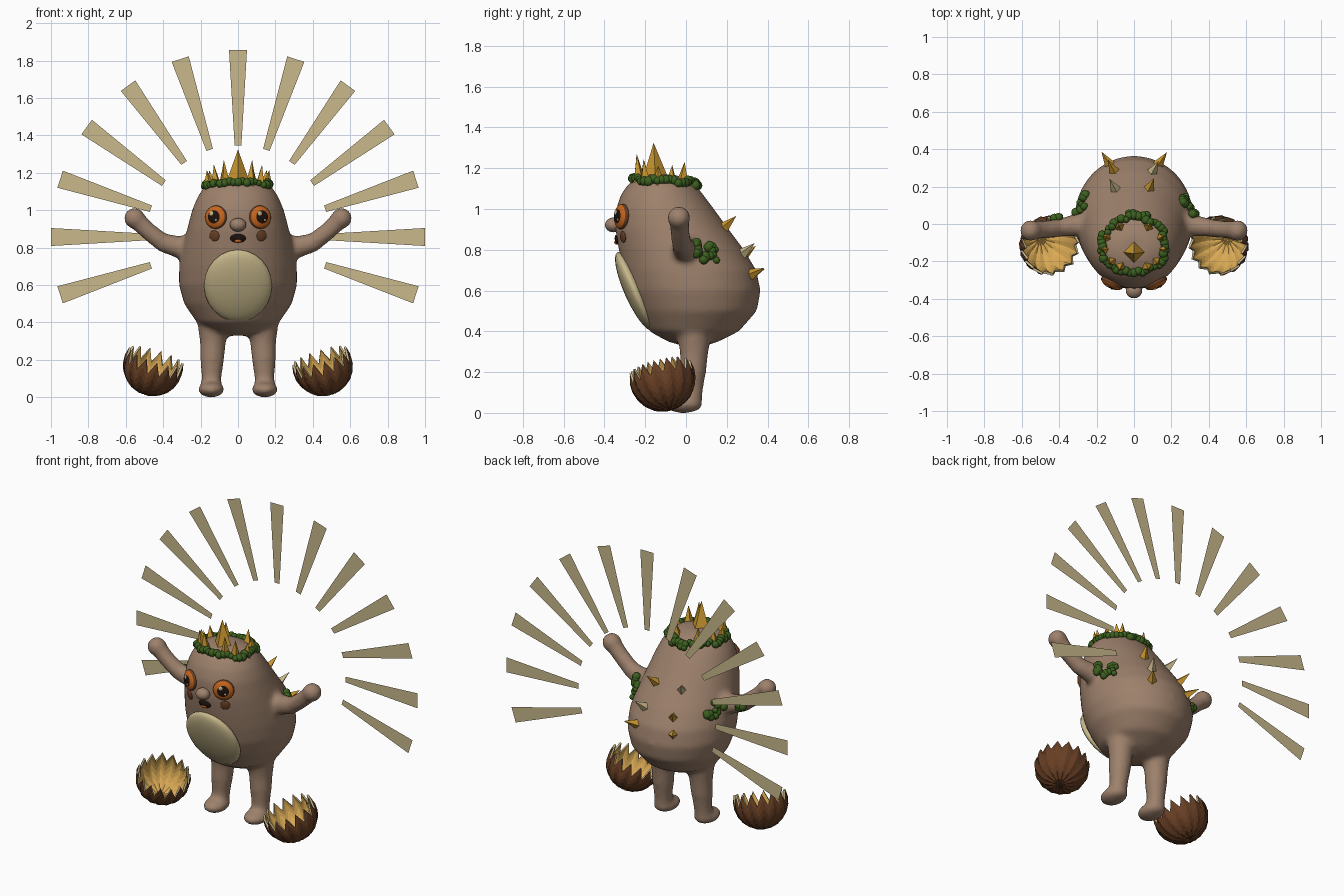
import bpy, bmesh, math, random
from math import sin, cos, pi, radians
from mathutils import Vector, Matrix
from mathutils.bvhtree import BVHTree

random.seed(4)
if "Cube" in bpy.data.objects:
    bpy.data.objects.remove(bpy.data.objects["Cube"])


def material(name, *rgb):
    m = bpy.data.materials.new(name)
    m.use_nodes = True
    m.diffuse_color = (*rgb, 1)
    node = next(n for n in m.node_tree.nodes if n.type == 'BSDF_PRINCIPLED')
    node.inputs["Base Color"].default_value = (*rgb, 1)
    return m


skin = material("warm brown", .34, .22, .15)
cream = material("cream", .58, .48, .26)
gold = material("gold", .61, .32, .03)
moss = material("moss green", .045, .115, .013)
bark = material("dark brown", .14, .05, .018)
lining = material("honey", .70, .40, .09)
amber = material("amber", .58, .13, .012)
ink = material("near black", .012, .006, .004)


def finish(name, bm, *mats, smooth=True):
    mesh = bpy.data.meshes.new(name)
    bm.to_mesh(mesh)
    bm.free()
    for m in mats:
        mesh.materials.append(m)
    for p in mesh.polygons:
        p.use_smooth = smooth
    ob = bpy.data.objects.new(name, mesh)
    bpy.context.collection.objects.link(ob)
    return ob


def frame(loc, normal):
    """Matrix whose local z is the normal and local y points upward."""
    return Matrix.Translation(loc) @ Vector(normal).to_track_quat('Z', 'Y').to_matrix().to_4x4()


def ball(bm, mat, scale, seg=24):
    sx, sy, sz = scale
    bmesh.ops.create_uvsphere(bm, u_segments=seg, v_segments=seg * 2 // 3, radius=1,
                              matrix=mat @ Matrix.Diagonal((sx, sy, sz, 1)))


def blob(name, mat, scale, colour):
    bm = bmesh.new()
    ball(bm, mat, scale)
    return finish(name, bm, colour)


def limb(bm, points, steps=8):
    """Overlapping balls along a path of (x, y, z, radius)."""
    for p, q in zip(points, points[1:]):
        for i in range(steps + 1):
            x, y, z, r = Vector(p).lerp(Vector(q), i / steps)
            ball(bm, Matrix.Translation((x, y, z)), (r, r, r), 15)


# Body: egg-shaped loft (height, half width, front y, back y), fused with limbs
sections = [(.33, .06, -.02, .10), (.35, .13, -.09, .16), (.40, .22, -.18, .26),
            (.50, .288, -.24, .348), (.60, .316, -.285, .366), (.70, .315, -.31, .345),
            (.80, .297, -.33, .285), (.90, .272, -.347, .21), (1.0, .246, -.343, .137),
            (1.07, .217, -.32, .085), (1.12, .185, -.285, .045), (1.15, .145, -.25, .0),
            (1.17, .08, -.19, -.06)]
bm = bmesh.new()
N = 40
rings = []
for z, a, front, back in sections:
    mid, b = (front + back) / 2, (back - front) / 2
    rings.append([bm.verts.new((a * cos(2 * pi * i / N), mid + b * sin(2 * pi * i / N), z))
                  for i in range(N)])
for lo, hi in zip(rings, rings[1:]):
    for i in range(N):
        j = (i + 1) % N
        bm.faces.new((lo[i], lo[j], hi[j], hi[i]))
bm.faces.new(rings[0][::-1])
bm.faces.new(rings[-1])
for s in (-1, 1):
    limb(bm, [(s * .13, .04, .42, .09), (s * .135, .04, .29, .07), (s * .138, .035, .21, .066),
              (s * .141, .03, .12, .055), (s * .143, .025, .06, .055)])
    ball(bm, Matrix.Translation((s * .143, -.012, .042)), (.071, .096, .043))
    limb(bm, [(s * .20, 0, .80, .09), (s * .30, -.005, .80, .062), (s * .40, -.02, .825, .05),
              (s * .48, -.03, .888, .048), (s * .55, -.035, .955, .05)])
    ball(bm, Matrix.Translation((s * .553, -.035, .957)), (.058, .058, .056))
body = finish("body", bm, skin)
remesh = body.modifiers.new("fuse", 'REMESH')
remesh.mode = 'VOXEL'
remesh.voxel_size = .014
remesh.use_smooth_shade = True
relax = body.modifiers.new("relax", 'SMOOTH')
relax.factor = .5
relax.iterations = 10

bpy.context.view_layer.update()
surface = BVHTree.FromObject(body, bpy.context.evaluated_depsgraph_get())


def snap(x, y, z):
    """Nearest point and normal on the body."""
    return surface.find_nearest(Vector((x, y, z)))[:2]


def face_point(x, z):
    return surface.ray_cast(Vector((x, -2, z)), Vector((0, 1, 0)))[:2]


# Belly, nose, mouth
blob("belly", frame((0, -.25, .597), (0, -cos(.42), -sin(.42))), (.182, .21, .052), cream)
blob("nose", Matrix.Translation((0, -.357, .922)), (.044, .04, .036), skin)
p, n = face_point(0, .85)
blob("mouth", frame(p, n), (.042, .024, .012), ink)
p, n = face_point(0, .838)
blob("tongue", frame(p, n), (.022, .012, .017), amber)

# Eyes with painted pupil and rim, glints, cheeks
for s, side in ((1, "left"), (-1, "right")):
    p, n = face_point(s * .118, .963)
    m = frame(p, n)
    bm = bmesh.new()
    ball(bm, Matrix(), (.063, .063, .03))
    for f in bm.faces:
        r = f.calc_center_median().xy.length / .063
        f.material_index = 1 if r < .6 else 2 if r > .93 else 0
    bm.transform(m)
    finish(side + "_eye", bm, amber, ink, bark)
    for tag, x, y, r in (("large", -.014, .018, .013), ("small", .014, -.017, .007)):
        blob(f"{side}_{tag}_glint", m @ Matrix.Translation((x, y, .027)), (r, r, .005), cream)
    p, n = face_point(s * .126, .863)
    blob(side + "_cheek", frame(p, n), (.029, .029, .008), bark)


# Spikes: four-sided cones
def spike(bm, p, direction, radius, length):
    d = Vector(direction).normalized()
    bmesh.ops.create_cone(bm, cap_ends=True, segments=4, radius1=radius, radius2=0,
                          depth=length + .02, matrix=frame(p + d * (length / 2 - .01), d))


bm = bmesh.new()
spike(bm, Vector((0, -.15, 1.15)), (0, -.05, 1), .07, .175)
for s in (-1, 1):
    for angle, length in ((25, .12), (47, .10), (82, .075), (115, .075), (152, .085)):
        t = radians(angle)
        p, n = snap(s * .165 * sin(t), -.12 - .12 * cos(t), 1.15)
        spike(bm, p, (n.x * .25, n.y * .25, 1), .033, length)
finish("crown_spikes", bm, gold, smooth=False)

for name, colour, spots in (
        ("gold_back_spikes", gold, [(.085, .2, .92), (-.125, .33, .8), (.15, .36, .69), (-.15, .36, .69)]),
        ("cream_back_spikes", cream, [(-.105, .2, .92), (.115, .32, .81)])):
    bm = bmesh.new()
    for spot in spots:
        p, n = snap(*spot)
        spike(bm, p, n + Vector((n.x * .4, 0, .15)), .034, .085)
    finish(name, bm, colour, smooth=False)

# Moss: small clumps around the crown, on both flanks and behind one arm
u = random.uniform
crown = []
for i in range(46):
    t = 2 * pi * i / 46
    k = u(.85, 1.08)
    crown.append((.172 * k * sin(t), -.11 - .15 * k * cos(t), 1.13))
crown += [(u(-.03, .06), u(.02, .06), 1.1) for i in range(5)]
patches = {
    "crown_moss": crown,
    "left_flank_moss": [(.33, u(.05, .19), u(.76, .86)) for i in range(22)],
    "right_flank_moss": [(-.33, u(.1, .2), u(.77, .87)) for i in range(11)],
    "right_arm_moss": [(u(-.45, -.29), .09, u(.8, .85)) for i in range(9)],
}
for name, spots in patches.items():
    bm = bmesh.new()
    for spot in spots:
        p, n = snap(*spot)
        bmesh.ops.create_icosphere(bm, subdivisions=2, radius=u(.017, .026),
                                   matrix=Matrix.Translation(p + n * .008))
    finish(name, bm, moss)

# Broken shell halves: pleated bowls with a jagged rim
TEETH, R = 15, .163
for s, side in ((1, "left"), (-1, "right")):
    bm = bmesh.new()
    count = TEETH * 2
    pole = bm.verts.new((0, 0, -R))
    rows = []
    for k in range(1, 8):
        row = []
        for i in range(count):
            t = radians((k / 7) * (110 if i % 2 else 84))
            r = R * (1 if i % 2 else .975)
            a = 2 * pi * i / count
            row.append(bm.verts.new((r * sin(t) * cos(a), r * sin(t) * sin(a), -r * cos(t))))
        rows.append(row)
    for i in range(count):
        j = (i + 1) % count
        bm.faces.new((pole, rows[0][j], rows[0][i]))
        for lo, hi in zip(rows, rows[1:]):
            bm.faces.new((lo[i], lo[j], hi[j], hi[i]))
    bm.transform(Matrix.Translation((s * .453, -.115, .168))
                 @ Matrix.Rotation(radians(-18 * s), 4, 'Y') @ Matrix.Rotation(radians(13), 4, 'X'))
    shell = finish(side + "_shell", bm, bark, lining, cream, smooth=False)
    solid = shell.modifiers.new("thickness", 'SOLIDIFY')
    solid.thickness = .012
    solid.offset = -1
    solid.material_offset = 1
    solid.material_offset_rim = 2

# Sunburst: flat tapering rays behind the body
bm = bmesh.new()
for i in range(13):
    turn = Matrix.Translation((0, .397, .857)) @ Matrix.Rotation(radians(18 - 18 * i), 4, 'Y')
    bm.faces.new([bm.verts.new(turn @ Vector((x, 0, z)))
                  for x, z in ((.49, -.018), (1, -.048), (1, .048), (.49, .018))])
finish("sunburst_rays", bm, cream, smooth=False)
